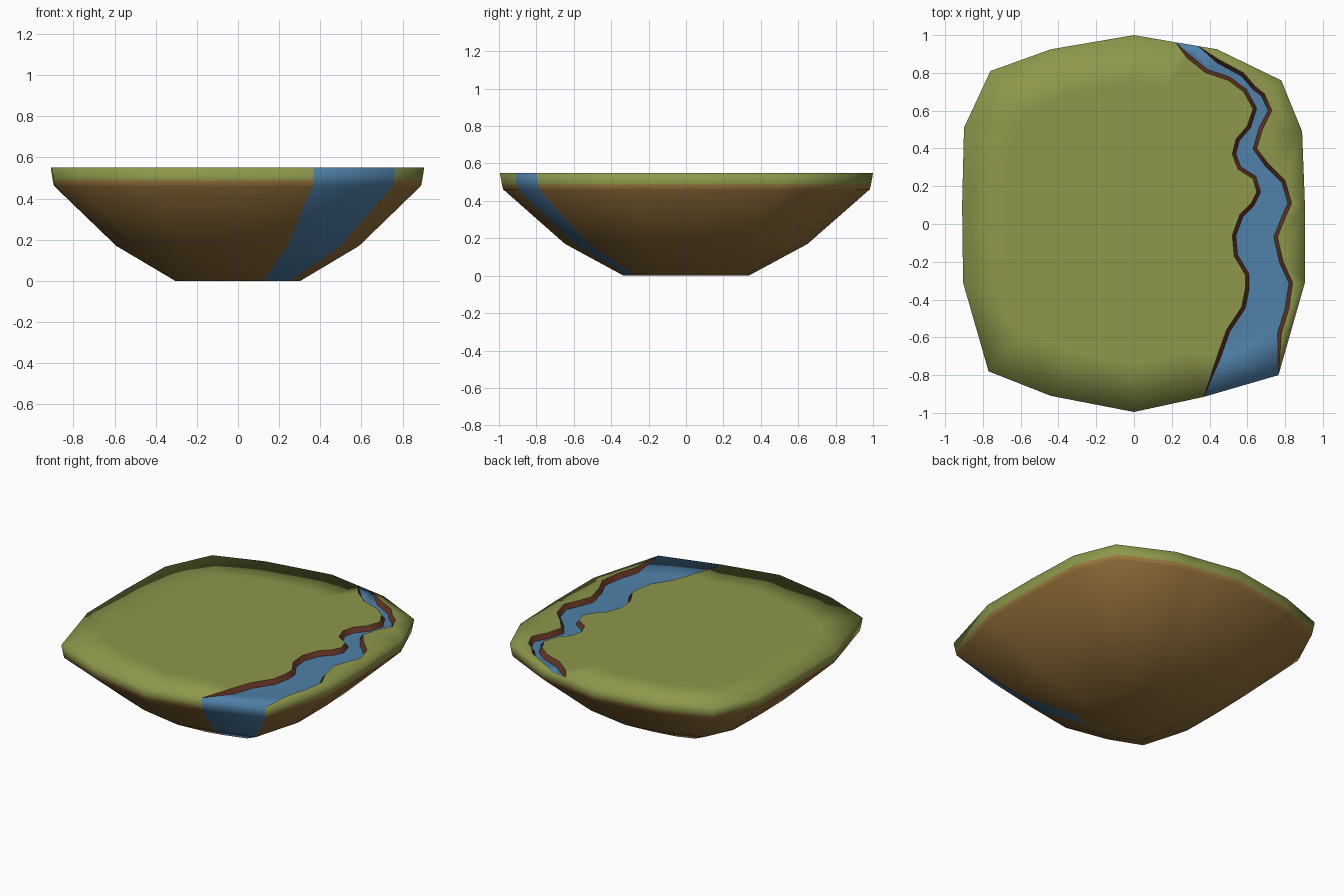
import bpy
import bmesh
from mathutils import Vector
from mathutils.geometry import delaunay_2d_cdt

TOP = 0.55
RIVER_DEPTH = 0.03
BANK_WIDTH = 0.02

default_cube = bpy.data.objects.get("Cube")
if default_cube:
    bpy.data.objects.remove(default_cube, do_unlink=True)


def make_material(name, colour):
    material = bpy.data.materials.new(name)
    material.use_nodes = True
    rgba = (*colour, 1)
    material.diffuse_color = rgba
    shader = next(n for n in material.node_tree.nodes if n.type == 'BSDF_PRINCIPLED')
    shader.inputs["Base Color"].default_value = rgba
    shader.inputs["Roughness"].default_value = 0.9
    return material


GRASS, EARTH, CLAY, WATER, BANK = range(5)
materials = [
    make_material("grass green", (0.27, 0.31, 0.07)),
    make_material("earth brown", (0.29, 0.16, 0.042)),
    make_material("clay orange", (0.34, 0.19, 0.05)),
    make_material("river blue", (0.08, 0.22, 0.40)),
    make_material("bank brown", (0.13, 0.035, 0.018)),
]


def points(*pairs):
    return [Vector(pair) for pair in pairs]


def inward(path, side):
    """Shift a river edge sideways to the foot of its bank, keeping both ends."""
    shifted = [path[0].copy()]
    for before, here, after in zip(path, path[1:], path[2:]):
        along = (after - before).normalized()
        shifted.append(here + Vector((-along.y, along.x)) * side * BANK_WIDTH)
    return shifted + [path[-1].copy()]


def inside(point, polygon):
    """Even-odd test of a point in a polygon."""
    result = False
    for a, b in zip(polygon, polygon[1:] + polygon[:1]):
        if (a.y > point.y) != (b.y > point.y):
            if point.x < a.x + (point.y - a.y) * (b.x - a.x) / (b.y - a.y):
                result = not result
    return result


# River edges, from the source at the back to the mouth at the front
left_edge = points(
    (.22, .962), (.28, .88), (.38, .8), (.5, .76), (.58, .7), (.63, .61),
    (.6, .52), (.54, .45), (.52, .37), (.55, .29), (.63, .24), (.65, .17),
    (.62, .11), (.56, .05), (.52, -.06), (.53, -.17), (.59, -.27),
    (.59, -.34), (.57, -.44), (.49, -.56), (.44, -.7), (.37, -.915))
right_edge = points(
    (.34, .942), (.45, .87), (.58, .8), (.64, .73), (.69, .69), (.73, .6),
    (.68, .5), (.65, .4), (.71, .32), (.8, .23), (.835, .11), (.8, .03),
    (.76, -.07), (.79, -.2), (.84, -.31), (.82, -.45), (.78, -.58), (.765, -.8))
left_foot = inward(left_edge, 1)
right_foot = inward(right_edge, -1)
channel = left_edge + right_edge[::-1]
river_bed = left_foot + right_foot[::-1]

# Island outline, counter-clockwise from the river mouth
outline = [left_edge[-1], right_edge[-1]] + points(
    (.905, -.31), (.905, .1), (.89, .49), (.78, .76), (.44, .925)
) + [right_edge[0], left_edge[0]] + points(
    (0, 1), (-.44, .925), (-.76, .81), (-.9, .51), (-.91, .1), (-.905, -.31),
    (-.77, -.78), (-.44, -.91), (0, -.995))

bm = bmesh.new()

# Ground top, triangulated around the river edges and bank feet
flat, constraints = [], []


def add_path(path, closed=False):
    start = len(flat)
    flat.extend(path)
    constraints.extend((start + i, start + i + 1) for i in range(len(path) - 1))
    if closed:
        constraints.append((len(flat) - 1, start))
    return range(start + 1, len(flat) - 1)


add_path(outline, closed=True)
add_path(left_edge)
add_path(right_edge)
lowered = set(add_path(left_foot)) | set(add_path(right_foot))
for scale in (0.74, 0.4):
    for p in outline:
        q = p * scale
        if not inside(q, channel) and min((q - e).length for e in channel) > 0.06:
            flat.append(q)

verts, _, faces, origins, _, _ = delaunay_2d_cdt(flat, constraints, [], 1, 1e-4)
top_verts = []
for p, origin in zip(verts, origins):
    drop = RIVER_DEPTH if lowered & set(origin) else 0
    top_verts.append(bm.verts.new((p.x, p.y, TOP - drop)))
for corners in faces:
    face = bm.faces.new([top_verts[i] for i in corners])
    centre = sum((verts[i] for i in corners), Vector((0, 0))) / len(corners)
    if inside(centre, river_bed):
        face.material_index = WATER
    elif inside(centre, channel):
        face.material_index = BANK
    else:
        face.material_index = GRASS

# Crisp edges along the banks
for edge in bm.edges:
    if len({f.material_index for f in edge.link_faces}) > 1:
        edge.smooth = False

# Tapering sides: outline scale, height and colour of the band above each ring
rings = [(1, TOP, None), (0.989, 0.487, GRASS), (0.983, 0.462, CLAY),
         (0.65, 0.17, EARTH), (0.335, 0, EARTH)]
upper = None
for scale, height, colour in rings:
    ring = [bm.verts.new((p.x * scale, p.y * scale, height)) for p in outline]
    if upper:
        for i in range(len(ring)):
            j = (i + 1) % len(ring)
            face = bm.faces.new((upper[j], upper[i], ring[i], ring[j]))
            # The river spills down the side below its mouth
            face.material_index = WATER if i == 0 else colour
    upper = ring

# Flat underside
bm.faces.new(upper[::-1]).material_index = EARTH

bmesh.ops.remove_doubles(bm, verts=bm.verts[:], dist=0.0005)
bmesh.ops.recalc_face_normals(bm, faces=bm.faces[:])
for face in bm.faces:
    face.smooth = True

mesh = bpy.data.meshes.new("river_island")
bm.to_mesh(mesh)
bm.free()
for material in materials:
    mesh.materials.append(material)
island = bpy.data.objects.new("river_island", mesh)
bpy.context.collection.objects.link(island)
